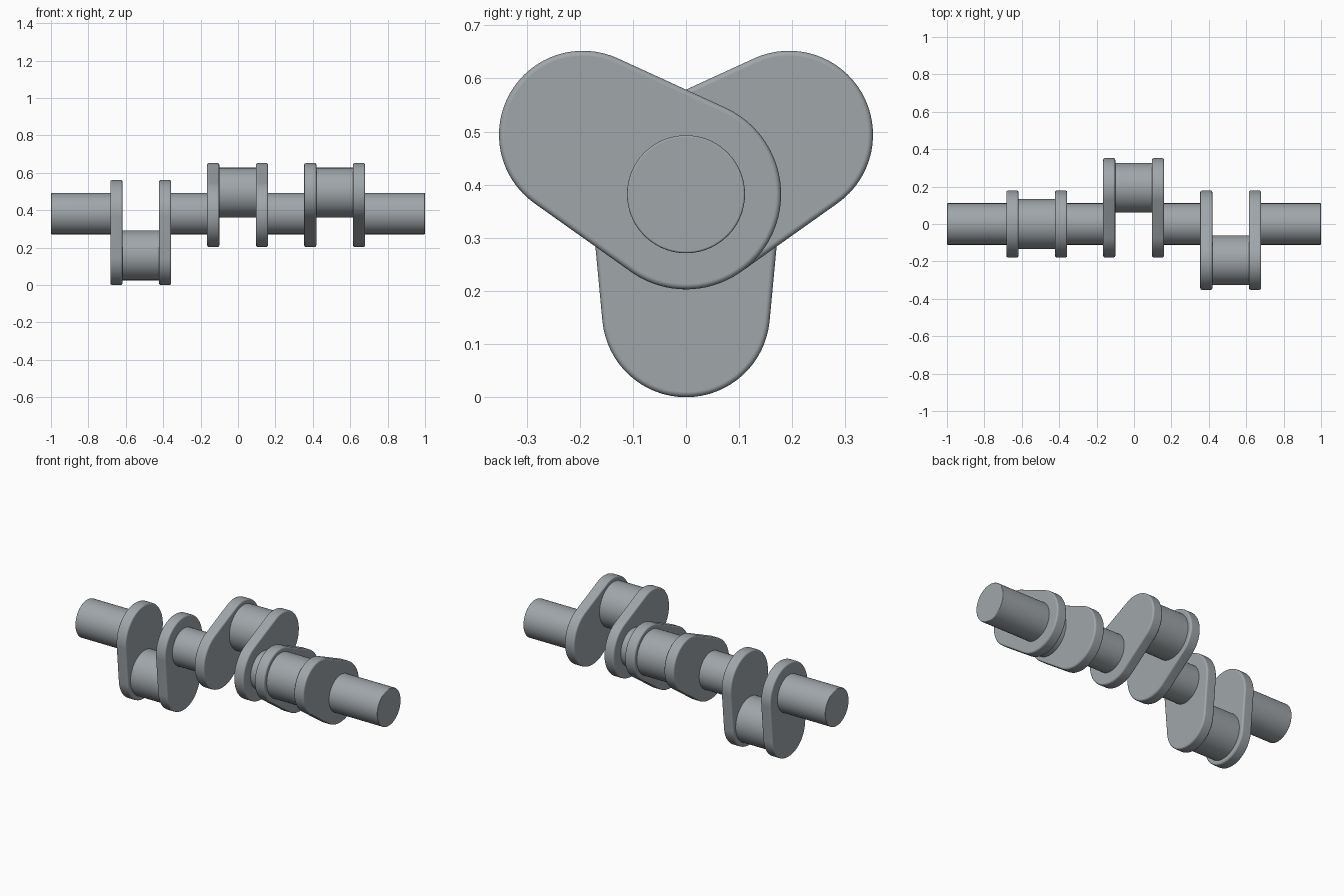
import bpy
import bmesh
from math import sin, cos, pi, radians, asin

cube = bpy.data.objects.get("Cube")
if cube:
    bpy.data.objects.remove(cube, do_unlink=True)

AXIS_Z = 0.382       # height of the main shaft
THROW = 0.224        # crank offset
MAIN_R, PIN_R = 0.111, 0.133
HUB_R, TIP_R = 0.179, 0.158
INNER, OUTER = 0.098, 0.163   # web faces, measured from the middle of a throw
SINK = 0.01          # how far journals run into the webs

steel = bpy.data.materials.new("steel_grey")
steel.use_nodes = True
colour = (0.35, 0.38, 0.40, 1)
steel.diffuse_color = colour
steel.node_tree.nodes["Principled BSDF"].inputs["Base Color"].default_value = colour


def arc(cy, cz, r, start, end, n):
    return [(cy + r * cos(start + (end - start) * i / n),
             cz + r * sin(start + (end - start) * i / n)) for i in range(n + 1)]


def prism(name, outline, x0, x1, bevel_at=(), bevel=0.01):
    """Extrude a (y, z) outline along x and round the rims at the given x."""
    bm = bmesh.new()
    base = bm.faces.new([bm.verts.new((x0, y, z)) for y, z in outline])
    result = bmesh.ops.extrude_face_region(bm, geom=[base], use_keep_orig=True)
    for v in result["geom"]:
        if isinstance(v, bmesh.types.BMVert):
            v.co.x = x1
    bmesh.ops.recalc_face_normals(bm, faces=bm.faces[:])
    rims = [e for e in bm.edges
            if any(all(abs(v.co.x - x) < 1e-5 for v in e.verts) for x in bevel_at)]
    if rims:
        bmesh.ops.bevel(bm, geom=rims, offset=bevel, segments=4, profile=0.5,
                        affect='EDGES')
    mesh = bpy.data.meshes.new(name)
    bm.to_mesh(mesh)
    bm.free()
    mesh.materials.append(steel)
    obj = bpy.data.objects.new(name, mesh)
    bpy.context.collection.objects.link(obj)
    bpy.ops.object.select_all(action='DESELECT')
    obj.select_set(True)
    bpy.context.view_layer.objects.active = obj
    bpy.ops.object.shade_smooth_by_angle(angle=radians(35))
    weighted = obj.modifiers.new("weighted_normals", 'WEIGHTED_NORMAL')
    weighted.keep_sharp = True


def journal(name, cy, cz, r, x0, x1, bevel_at=()):
    prism(name, arc(cy, cz, r, 0, 2 * pi, 72)[:-1], x0, x1, bevel_at, 0.004)


# Crank throws: two rounded webs with a crank pin between them
throws = [("right", -0.52, radians(270)),
          ("middle", -0.002, radians(30)),
          ("left", 0.517, radians(150))]
taper = asin((HUB_R - TIP_R) / THROW)
for label, x, angle in throws:
    cy, cz = THROW * cos(angle), AXIS_Z + THROW * sin(angle)
    side = pi / 2 - taper
    outline = (arc(cy, cz, TIP_R, angle - side, angle + side, 32)
               + arc(0, AXIS_Z, HUB_R, angle + side, angle + 2 * pi - side, 36))
    for where, a, b in (("outer", -OUTER, -INNER), ("inner", INNER, OUTER)):
        end = "minus" if where == "outer" else "plus"
        prism(f"{label}_web_{end}", outline, x + a, x + b, (x + a, x + b))
    journal(f"{label}_crank_pin", cy, cz, PIN_R, x - INNER - SINK, x + INNER + SINK)

# Main journals: the free shaft ends and the pieces between throws
stops = [-1] + [x + s * (OUTER - SINK) for _, x, _ in throws for s in (-1, 1)] + [1]
names = ("right_shaft_end", "right_main_journal", "left_main_journal", "left_shaft_end")
for name, x0, x1 in zip(names, stops[::2], stops[1::2]):
    journal(name, 0, AXIS_Z, MAIN_R, x0, x1, (-1, 1))
